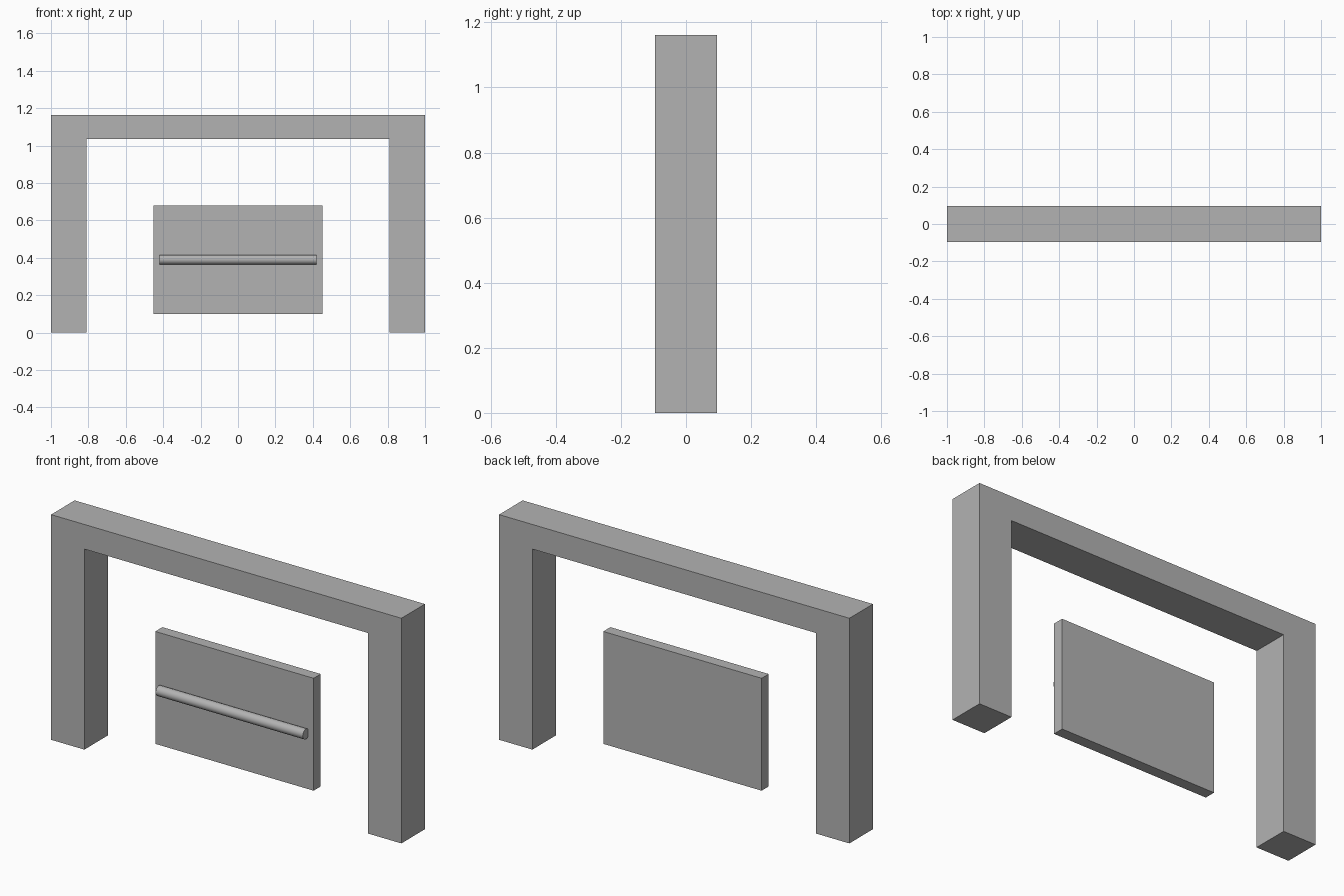
import bpy, bmesh, math

if "Cube" in bpy.data.objects:
    bpy.data.objects.remove(bpy.data.objects["Cube"])

grey = bpy.data.materials.new("plain grey")
grey.diffuse_color = (0.45, 0.45, 0.45, 1)
grey.use_nodes = True
grey.node_tree.nodes["Principled BSDF"].inputs["Base Color"].default_value = grey.diffuse_color


def extrude_profile(name, points, y0, y1):
    """Extrude an x-z outline from y0 to y1."""
    bm = bmesh.new()
    face = bm.faces.new([bm.verts.new((x, y0, z)) for x, z in points])
    ext = bmesh.ops.extrude_face_region(bm, geom=[face])
    moved = [v for v in ext["geom"] if isinstance(v, bmesh.types.BMVert)]
    bmesh.ops.translate(bm, verts=moved, vec=(0, y1 - y0, 0))
    bmesh.ops.recalc_face_normals(bm, faces=bm.faces)
    mesh = bpy.data.meshes.new(name)
    bm.to_mesh(mesh)
    bm.free()
    mesh.materials.append(grey)
    obj = bpy.data.objects.new(name, mesh)
    bpy.context.collection.objects.link(obj)
    return obj


# Surround: two legs and a lintel in one piece
half = [(0.81, 1.035), (0.81, 0), (1, 0), (1, 1.162)]
outline = half + [(-x, z) for x, z in reversed(half)]
extrude_profile("surround_frame", outline, -0.096, 0.096)

# Free-standing panel inside the opening
extrude_profile("panel", [(-0.452, 0.1), (0.452, 0.1), (0.452, 0.68), (-0.452, 0.68)],
                -0.029, 0.029)

# Horizontal bar on the panel's front
bpy.ops.mesh.primitive_cylinder_add(vertices=32, radius=0.026, depth=0.84,
                                    location=(0, -0.046, 0.39),
                                    rotation=(0, math.pi / 2, 0))
bar = bpy.context.object
bar.name = "front_bar"
bar.data.materials.append(grey)
bpy.ops.object.shade_smooth_by_angle(angle=math.radians(30))
